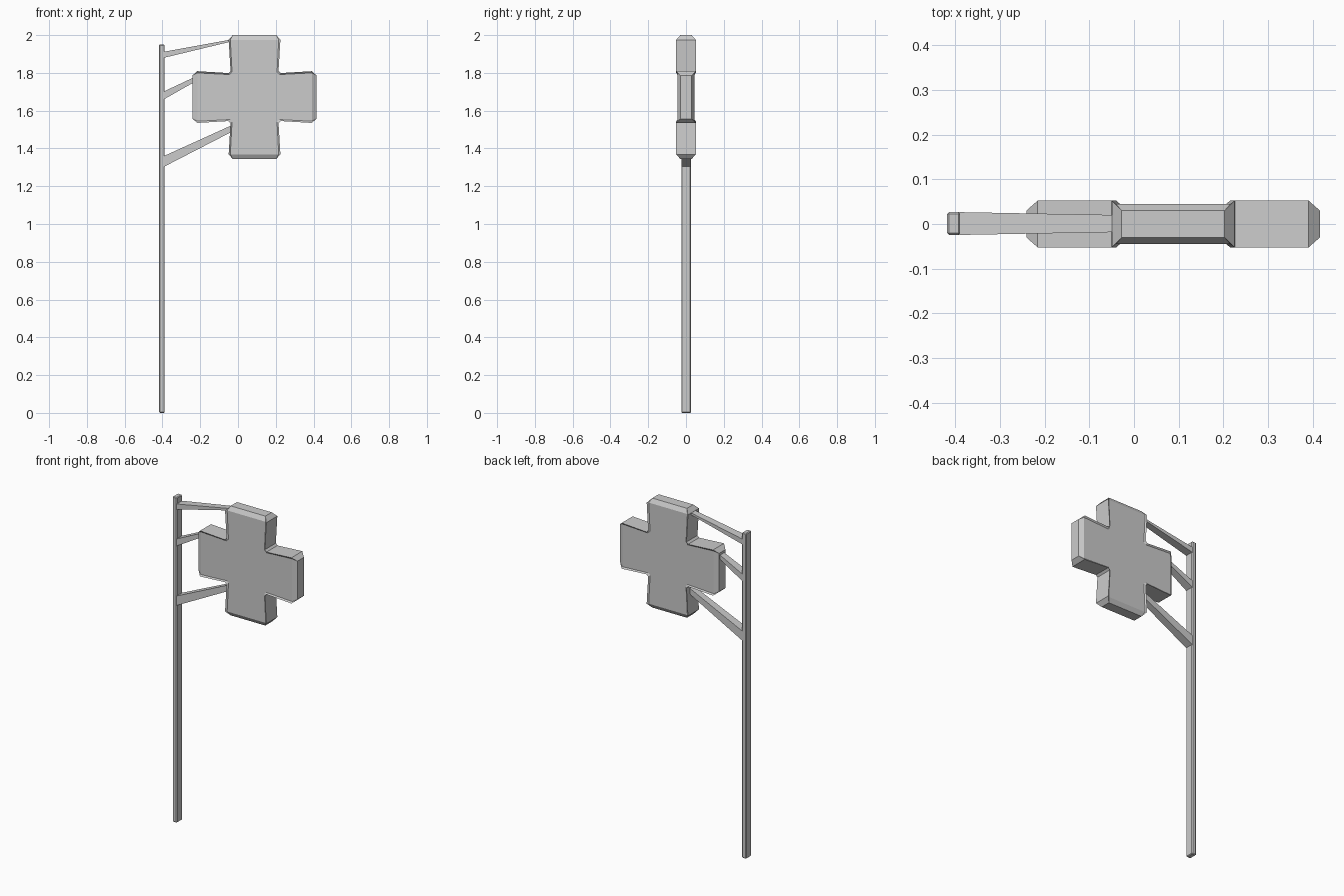
import bpy, bmesh, math
from mathutils import Matrix, Vector

if "Cube" in bpy.data.objects:
    bpy.data.objects.remove(bpy.data.objects["Cube"])


def finish(name, bm):
    bmesh.ops.remove_doubles(bm, verts=bm.verts, dist=1e-5)
    bmesh.ops.recalc_face_normals(bm, faces=bm.faces)
    me = bpy.data.meshes.new(name)
    bm.to_mesh(me)
    bm.free()
    ob = bpy.data.objects.new(name, me)
    bpy.context.collection.objects.link(ob)
    return ob


def loft(name, ring_a, ring_b):
    bm = bmesh.new()
    a = [bm.verts.new(p) for p in ring_a]
    b = [bm.verts.new(p) for p in ring_b]
    bm.faces.new(a)
    bm.faces.new(b)
    for i in range(len(a)):
        j = (i + 1) % len(a)
        bm.faces.new((a[i], a[j], b[j], b[i]))
    return finish(name, bm)


# Pole with slightly bevelled edges
def pole_ring(z):
    return [(-0.403 + sx * 0.0145, 0.001 + sy * 0.0255, z)
            for sx, sy in ((-1, -1), (1, -1), (1, 1), (-1, 1))]


pole = loft("pole", pole_ring(0), pole_ring(1.95))
bevel = pole.modifiers.new("bevel", 'BEVEL')
bevel.width = 0.004
bevel.segments = 1


# Tapered struts between the pole and the cross: (low z, high z) at each end
def strut(name, z_pole, x_end, z_end):
    def ring(x, z, d):
        return [(x, 0.001 - d, z[0]), (x, 0.001 + d, z[0]),
                (x, 0.001 + d, z[1]), (x, 0.001 - d, z[1])]
    loft(name, ring(-0.392, z_pole, 0.0255), ring(x_end, z_end, 0.019))


strut("top_strut", (1.88, 1.912), -0.035, (1.966, 1.977))
strut("middle_strut", (1.66, 1.702), -0.23, (1.752, 1.778))
strut("lower_strut", (1.303, 1.36), -0.035, (1.487, 1.522))

# Cross panel: four flared arms, raised rim along the arm sides, bevelled tips
CENTER = Vector((0.0875, 0, 1.672))
FACE, RIM, END = 0.045, 0.052, 0.03   # half depths
bm = bmesh.new()
outer = {-1: [], 1: []}
inset = {-1: [], 1: []}
for k in range(4):
    rot = Matrix.Rotation(k * math.pi / 2, 3, 'Y')

    def vert(v, y, u):
        return bm.verts.new(CENTER + rot @ Vector((v, y, u)))

    end = {}
    for s in (-1, 1):
        outer[s] += [vert(v, s * RIM, u) for v, u in
                     ((-0.127, 0.138), (-0.137, 0.303), (0.137, 0.303), (0.127, 0.138))]
        inset[s] += [vert(v, s * FACE, u) for v, u in
                     ((-0.119, 0.130), (-0.128, 0.303), (0.128, 0.303), (0.119, 0.130))]
        end[s] = [vert(v, s * END, 0.328) for v in (-0.115, 0.115)]
    i = 4 * k + 1
    bm.faces.new((end[-1][0], end[-1][1], end[1][1], end[1][0]))
    for s in (-1, 1):
        bm.faces.new((inset[s][i], inset[s][i + 1], end[s][1], end[s][0]))
        for n in (0, 1):
            bm.faces.new((outer[s][i + n], inset[s][i + n], end[s][n]))
    for n in (0, 1):
        bm.faces.new((outer[-1][i + n], outer[1][i + n], end[1][n], end[-1][n]))

# Front and back faces, rims and side walls
for s in (-1, 1):
    bm.faces.new(inset[s])
for i in range(16):
    j = (i + 1) % 16
    if i % 4 == 1:
        continue
    bm.faces.new((outer[-1][i], outer[-1][j], outer[1][j], outer[1][i]))
    for s in (-1, 1):
        bm.faces.new((outer[s][i], outer[s][j], inset[s][j], inset[s][i]))
finish("cross_sign", bm)
